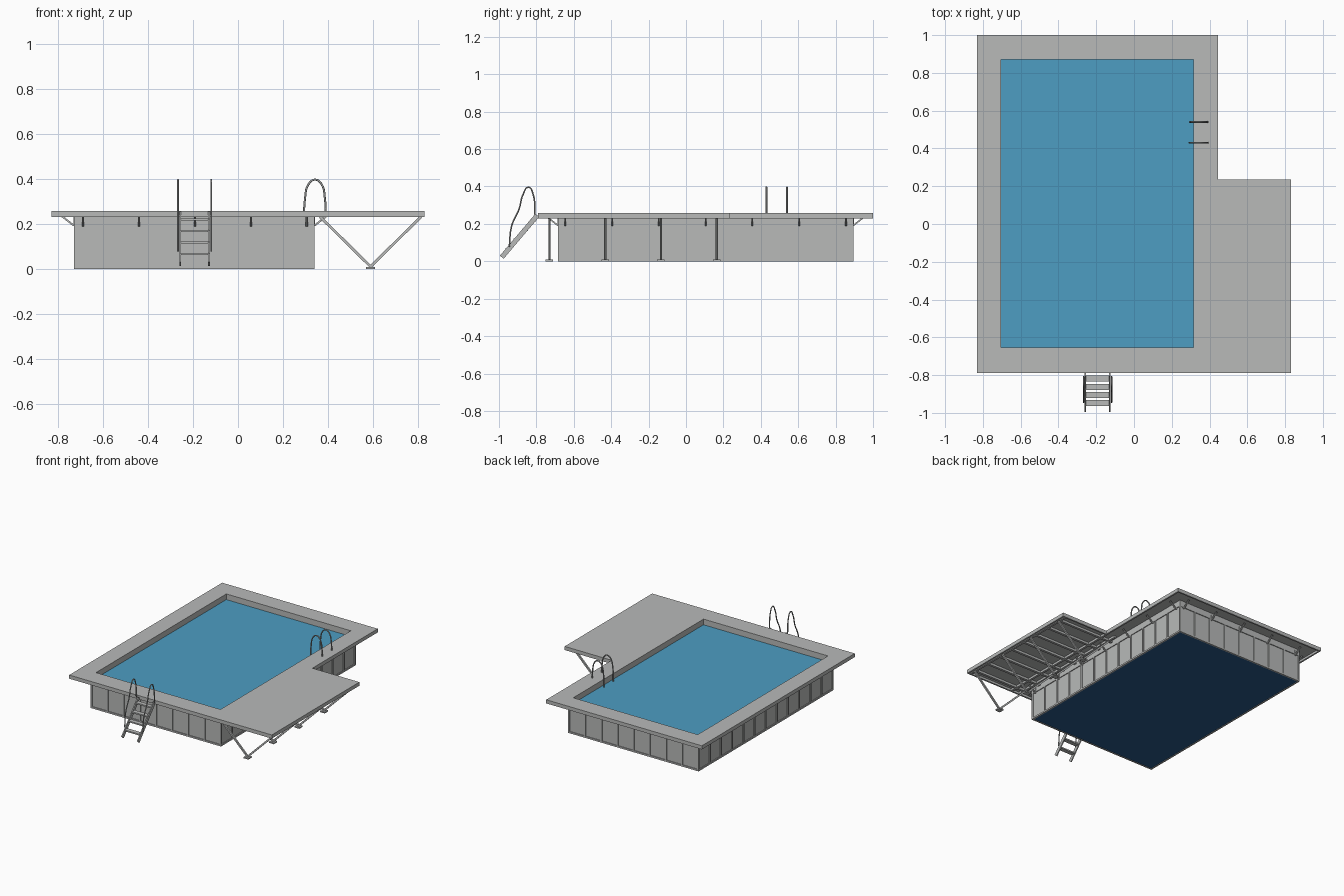
import bpy
import bmesh
from mathutils import Vector

cube = bpy.data.objects.get("Cube")
if cube:
    bpy.data.objects.remove(cube, do_unlink=True)


def material(name, colour):
    m = bpy.data.materials.new(name)
    m.use_nodes = True
    m.diffuse_color = (*colour, 1)
    bsdf = next(n for n in m.node_tree.nodes if n.type == 'BSDF_PRINCIPLED')
    bsdf.inputs["Base Color"].default_value = (*colour, 1)
    return m


GREY = material("light grey", (0.48, 0.49, 0.485))
STEEL = material("rail steel", (0.37, 0.38, 0.38))
WATER = material("water blue", (0.075, 0.34, 0.54))
FLOOR = material("deep blue", (0.02, 0.10, 0.25))


def finish(name, bm, mat):
    bmesh.ops.recalc_face_normals(bm, faces=bm.faces)
    mesh = bpy.data.meshes.new(name)
    bm.to_mesh(mesh)
    bm.free()
    mesh.materials.append(mat)
    ob = bpy.data.objects.new(name, mesh)
    bpy.context.collection.objects.link(ob)
    return ob


def add_box(bm, x, y, z):
    verts = bmesh.ops.create_cube(bm, size=1)["verts"]
    for v in verts:
        v.co = Vector([(lo + hi) / 2 + c * (hi - lo)
                       for c, (lo, hi) in zip(v.co, (x, y, z))])


def boxes(name, parts, mat):
    bm = bmesh.new()
    for p in parts:
        add_box(bm, *p)
    return finish(name, bm, mat)


def add_bar(bm, a, b, side, w, h):
    """Square bar from a to b; side is the direction of its width."""
    a, b, side = Vector(a), Vector(b), Vector(side)
    up = (b - a).cross(side).normalized()
    verts = bmesh.ops.create_cube(bm, size=1)["verts"]
    for v in verts:
        c = v.co.copy()
        v.co = (a + b) / 2 + (b - a) * c.x + side * (w * c.y) + up * (h * c.z)


def tube(name, points, radius, mat):
    cu = bpy.data.curves.new(name, 'CURVE')
    cu.dimensions = '3D'
    cu.bevel_depth = radius
    cu.bevel_resolution = 2
    cu.resolution_u = 5
    cu.use_fill_caps = True
    sp = cu.splines.new('BEZIER')
    sp.bezier_points.add(len(points) - 1)
    for bp, p in zip(sp.bezier_points, points):
        bp.co = p
        bp.handle_left_type = bp.handle_right_type = 'AUTO'
    cu.materials.append(mat)
    ob = bpy.data.objects.new(name, cu)
    bpy.context.collection.objects.link(ob)
    return ob


# Main dimensions
X0, X1, Y0, Y1 = -0.73, 0.34, -0.685, 0.895      # basin
DX0, DX1, DX2 = -0.83, 0.445, 0.83               # deck
DY0, DY1, DY2 = -0.79, 0.235, 1.0
LOW, MID, TOP = 0.23, 0.246, 0.257

# Deck: grid of cells without the pool opening and the outer corner
xs = [DX0, -0.705, 0.315, DX1, DX2]
ys = [DY0, -0.655, DY1, 0.87, DY2]
bm = bmesh.new()
grid = [[bm.verts.new((x, y, MID)) for y in ys] for x in xs]
for i in range(4):
    for j in range(4):
        opening = i == 1 and j in (1, 2)
        outside = i == 3 and j >= 2
        if not (opening or outside):
            bm.faces.new((grid[i][j], grid[i + 1][j],
                          grid[i + 1][j + 1], grid[i][j + 1]))
new = bmesh.ops.extrude_face_region(bm, geom=bm.faces[:], use_keep_orig=True)["geom"]
for v in new:
    if isinstance(v, bmesh.types.BMVert):
        v.co.z = TOP
finish("deck", bm, GREY)

# Edge trim hanging below the deck
T = 0.012
trim_z = (LOW, MID)
boxes("deck_trim", [
    ((DX0, DX0 + T), (DY0, DY2), trim_z),
    ((DX0, DX1), (DY2 - T, DY2), trim_z),
    ((DX0, DX2), (DY0, DY0 + T), trim_z),
    ((DX1 - T, DX1), (DY1, DY2), trim_z),
    ((DX1, DX2), (DY1 - T, DY1), trim_z),
    ((DX2 - T, DX2), (DY0, DY1), trim_z),
], GREY)

# Joists under the wide deck
joists = [((x, x + 0.016), (DY0, DY1), trim_z) for x in (0.36, 0.43, 0.795)]
for k in range(8):
    y = -0.73 + k * 0.128
    joists.append(((X1, DX2), (y - 0.009, y + 0.009), trim_z))
boxes("deck_joists", joists, GREY)

# Basin walls
W = 0.01
in_x, in_y = (X0 + 0.006, X1 - 0.006), (Y0 + 0.006, Y1 - 0.006)
wall_z = (0.004, MID)
boxes("basin_walls", [
    ((in_x[0], in_x[0] + W), in_y, wall_z), ((in_x[1] - W, in_x[1]), in_y, wall_z),
    (in_x, (in_y[0], in_y[0] + W), wall_z), (in_x, (in_y[1] - W, in_y[1]), wall_z),
], GREY)
# Inner lip from the water up to the deck
boxes("inner_lip", [
    ((X0, -0.705), (Y0, Y1), (0.2, MID)), ((0.315, X1), (Y0, Y1), (0.2, MID)),
    ((X0, X1), (Y0, -0.655), (0.2, MID)), ((X0, X1), (0.87, Y1), (0.2, MID)),
], GREY)

# Wall frame: rails and evenly spaced ribs
R = 0.012
frame = []
for z in ((0, R), (LOW - R, LOW)):
    for x in (X0, X1 - R):
        frame.append(((x, x + R), (Y0, Y1), z))
    for y in (Y0, Y1 - R):
        frame.append(((X0, X1), (y, y + R), z))
for k in range(9):
    x = X0 + k * (X1 - X0 - R) / 8
    frame += [((x, x + R), (y, y + R), (0, LOW)) for y in (Y0, Y1 - R)]
for k in range(1, 12):
    y = Y0 + k * (Y1 - Y0 - R) / 12
    frame += [((x, x + R), (y, y + R), (0, LOW)) for x in (X0, X1 - R)]
boxes("wall_frame", frame, GREY)

# Water and basin floor
boxes("water", [((X0 + W, X1 - W), (Y0 + W, Y1 - W), (0.2, 0.215))], WATER)
boxes("basin_floor", [((X0 + W, X1 - W), (Y0 + W, Y1 - W), (0.002, 0.01))], FLOOR)

# Diagonal brackets under the overhanging deck
bm = bmesh.new()
for k in range(5):
    x = -0.69 + k * 0.249
    for y, d in ((Y0, -1), (Y1, 1)):
        add_bar(bm, (x, y, 0.192), (x, y + d * 0.055, 0.235), (1, 0, 0), 0.009, 0.008)
        add_bar(bm, (x, y, 0.19), (x, y, LOW), (1, 0, 0), 0.009, 0.006)
for k in range(7):
    y = -0.645 + k * 0.25
    for x, d in ((X0, -1), (X1, 1)):
        add_bar(bm, (x, y, 0.192), (x + d * 0.055, y, 0.235), (0, 1, 0), 0.009, 0.008)
        add_bar(bm, (x, y, 0.19), (x, y, LOW), (0, 1, 0), 0.009, 0.006)
finish("deck_brackets", bm, GREY)

# V-shaped supports with foot plates
bm = bmesh.new()
for k in range(4):
    y = -0.73 + k * 0.298
    for x in (0.365, 0.815):
        add_bar(bm, (0.59, y, 0.01), (x, y, 0.232), (0, 1, 0), 0.012, 0.012)
    add_box(bm, (0.57, 0.61), (y - 0.02, y + 0.02), (0, 0.009))
finish("deck_supports", bm, GREY)

# Outside ladder: stringers and treads
bm = bmesh.new()
for x in (-0.257, -0.129):
    add_bar(bm, (x, -0.985, 0.022), (x, -0.795, 0.246), (1, 0, 0), 0.008, 0.026)
for k in range(4):
    y, z = -0.948 + k * 0.043, 0.066 + k * 0.051
    add_box(bm, (-0.257, -0.129), (y - 0.016, y + 0.016), (z - 0.005, z + 0.005))
finish("ladder", bm, GREY)

# Ladder handrails
rail = [(-0.945, 0.078), (-0.932, 0.19), (-0.893, 0.278), (-0.87, 0.36),
        (-0.842, 0.396), (-0.818, 0.36), (-0.808, 0.25)]
for side, x in (("right", -0.267), ("left", -0.119)):
    tube("ladder_handrail_" + side, [(x, y, z) for y, z in rail], 0.004, STEEL)

# Grab rails at the pool edge
hoop = [(0.294, 0.2), (0.298, 0.31), (0.315, 0.378), (0.343, 0.397),
        (0.371, 0.378), (0.387, 0.31), (0.39, 0.25)]
for side, y in (("front", 0.43), ("back", 0.54)):
    tube("grab_rail_" + side, [(x, y, z) for x, z in hoop], 0.0045, STEEL)
